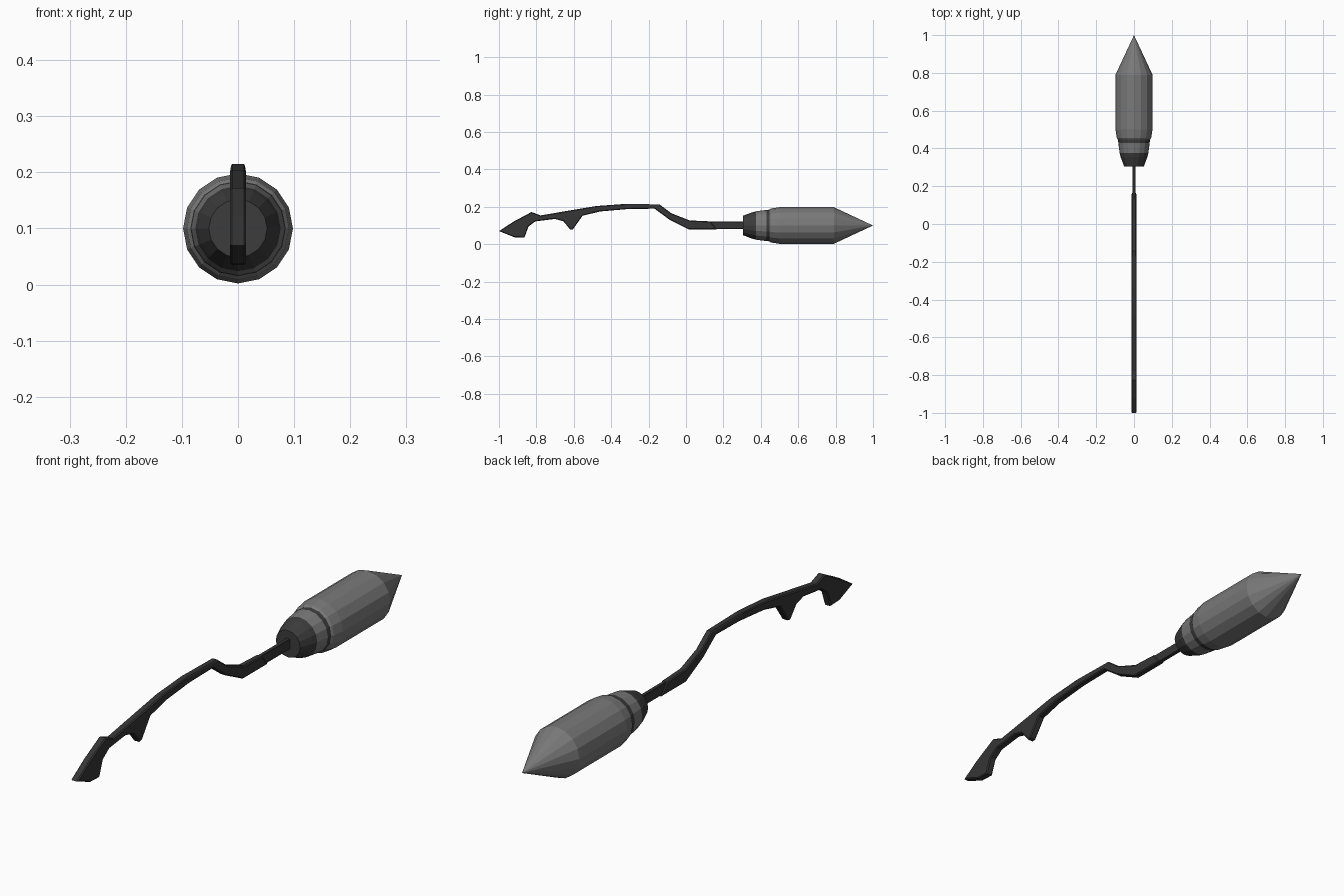
import bpy, bmesh, math

if "Cube" in bpy.data.objects:
    bpy.data.objects.remove(bpy.data.objects["Cube"])


def material(name, v):
    m = bpy.data.materials.new(name)
    m.diffuse_color = (v, v, v, 1)
    m.use_nodes = True
    m.node_tree.nodes["Principled BSDF"].inputs["Base Color"].default_value = m.diffuse_color
    return m


GREY = material("steel grey", 0.19)
DARK = material("dark iron", 0.045)
HANDLE = material("handle charcoal", 0.036)


def finish(bm, name, mats):
    bmesh.ops.recalc_face_normals(bm, faces=bm.faces[:])
    me = bpy.data.meshes.new(name)
    bm.to_mesh(me)
    bm.free()
    for m in mats:
        me.materials.append(m)
    ob = bpy.data.objects.new(name, me)
    bpy.context.collection.objects.link(ob)
    return ob


def lathe(name, profile, mats, sides=16, zc=0.1):
    """Profile of (y, radius, material of the band that follows)."""
    bm = bmesh.new()
    rings = []
    for y, r, _ in profile:
        n = 1 if r == 0 else sides
        rings.append([bm.verts.new((r * math.cos(2 * math.pi * i / sides), y,
                                    zc + r * math.sin(2 * math.pi * i / sides)))
                      for i in range(n)])
    for k in range(len(rings) - 1):
        a, b = rings[k], rings[k + 1]
        for i in range(sides):
            j = (i + 1) % sides
            if len(b) == 1:
                f = bm.faces.new((a[i], a[j], b[0]))
            else:
                f = bm.faces.new((a[i], a[j], b[j], b[i]))
            f.material_index = profile[k][2]
    bm.faces.new(rings[0]).material_index = profile[0][2]
    return finish(bm, name, mats)


def plate(name, outline, half, chamfer, slim_from=None):
    """Side outline (y, z) extruded across x with chamfered rims."""
    bm = bmesh.new()
    face = bm.faces.new([bm.verts.new((-half, y, z)) for y, z in outline])
    ext = bmesh.ops.extrude_face_region(bm, geom=[face], use_keep_orig=True)
    for v in ext["geom"]:
        if isinstance(v, bmesh.types.BMVert):
            v.co.x = half
    bmesh.ops.recalc_face_normals(bm, faces=bm.faces[:])
    rims = [e for e in bm.edges if abs(e.verts[0].co.x - e.verts[1].co.x) < 1e-6]
    bmesh.ops.bevel(bm, geom=rims, offset=chamfer, segments=1,
                    affect='EDGES', profile=0.5, clamp_overlap=True)
    if slim_from is not None:
        for v in bm.verts:
            if v.co.y > slim_from:
                v.co.x *= 0.86
    return finish(bm, name, [HANDLE])


# pointed head with dark collar and dark groove ring
lathe("pointed_head", [
    (0.305, 0.052, 1), (0.355, 0.071, 1), (0.375, 0.076, 0),
    (0.405, 0.080, 0), (0.43, 0.083, 1), (0.447, 0.085, 0),
    (0.455, 0.091, 0), (0.50, 0.098, 0), (0.79, 0.098, 0),
    (1.0, 0.0, 0)], [GREY, DARK])

# curved handle with hooked end and a finger spur
plate("curved_handle", [
    (-1.0, 0.07), (-0.917, 0.037), (-0.864, 0.035), (-0.842, 0.095),
    (-0.805, 0.122), (-0.70, 0.135), (-0.655, 0.122), (-0.618, 0.077),
    (-0.605, 0.079), (-0.553, 0.152), (-0.46, 0.175), (-0.31, 0.188),
    (-0.168, 0.190), (-0.09, 0.132), (0.015, 0.079), (0.165, 0.079),
    (0.13, 0.122), (0.02, 0.127), (-0.078, 0.165), (-0.142, 0.213),
    (-0.33, 0.215), (-0.48, 0.204), (-0.778, 0.154), (-0.826, 0.172),
    (-0.92, 0.122)], 0.0145, 0.004, slim_from=-0.33)

# thin neck joining handle and head
plate("neck_shaft", [(0.10, 0.081), (0.32, 0.081), (0.32, 0.121), (0.10, 0.121)],
      0.008, 0.002)
